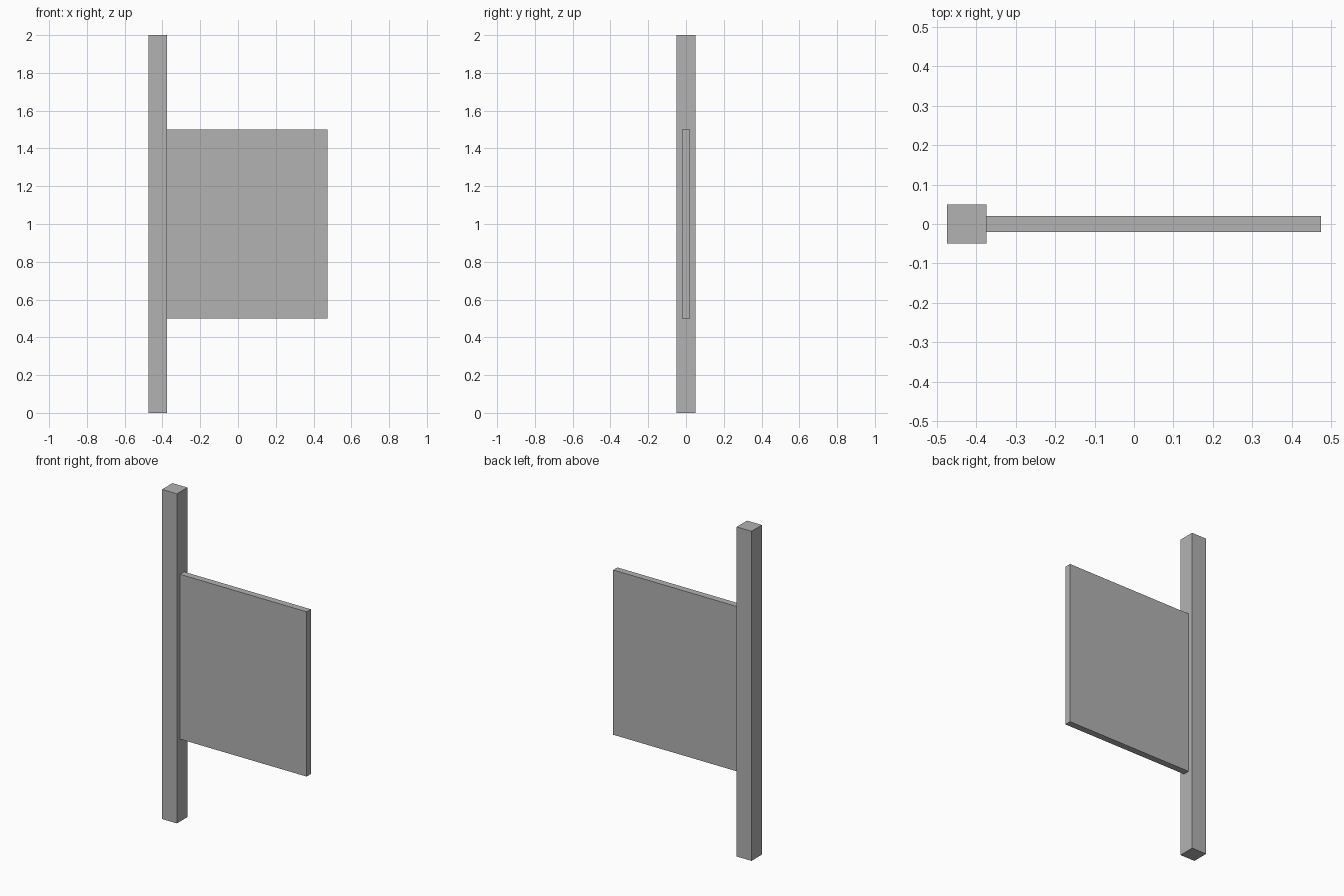
import bpy
import bmesh
from mathutils import Matrix, Vector

cube = bpy.data.objects.get("Cube")
if cube:
    bpy.data.objects.remove(cube, do_unlink=True)

# Single plain grey
GREY = (0.448, 0.448, 0.448, 1.0)
grey = bpy.data.materials.new("plain_grey")
grey.use_nodes = True
grey.diffuse_color = GREY
for node in grey.node_tree.nodes:
    if node.type == "BSDF_PRINCIPLED":
        node.inputs["Base Color"].default_value = GREY


def box(name, low, high):
    """Flat-faced box spanning two opposite corners."""
    low, high = Vector(low), Vector(high)
    bm = bmesh.new()
    bmesh.ops.create_cube(bm, size=1, matrix=Matrix.Diagonal((*(high - low), 1)))
    mesh = bpy.data.meshes.new(name)
    bm.to_mesh(mesh)
    bm.free()
    mesh.materials.append(grey)
    obj = bpy.data.objects.new(name, mesh)
    obj.location = (low + high) / 2
    bpy.context.collection.objects.link(obj)
    return obj


# Tall square post
box("post", (-0.475, -0.05, 0), (-0.375, 0.05, 2))

# Thin panel fixed to the side of the post
box("sign_panel", (-0.375, -0.02, 0.5), (0.475, 0.02, 1.5))
